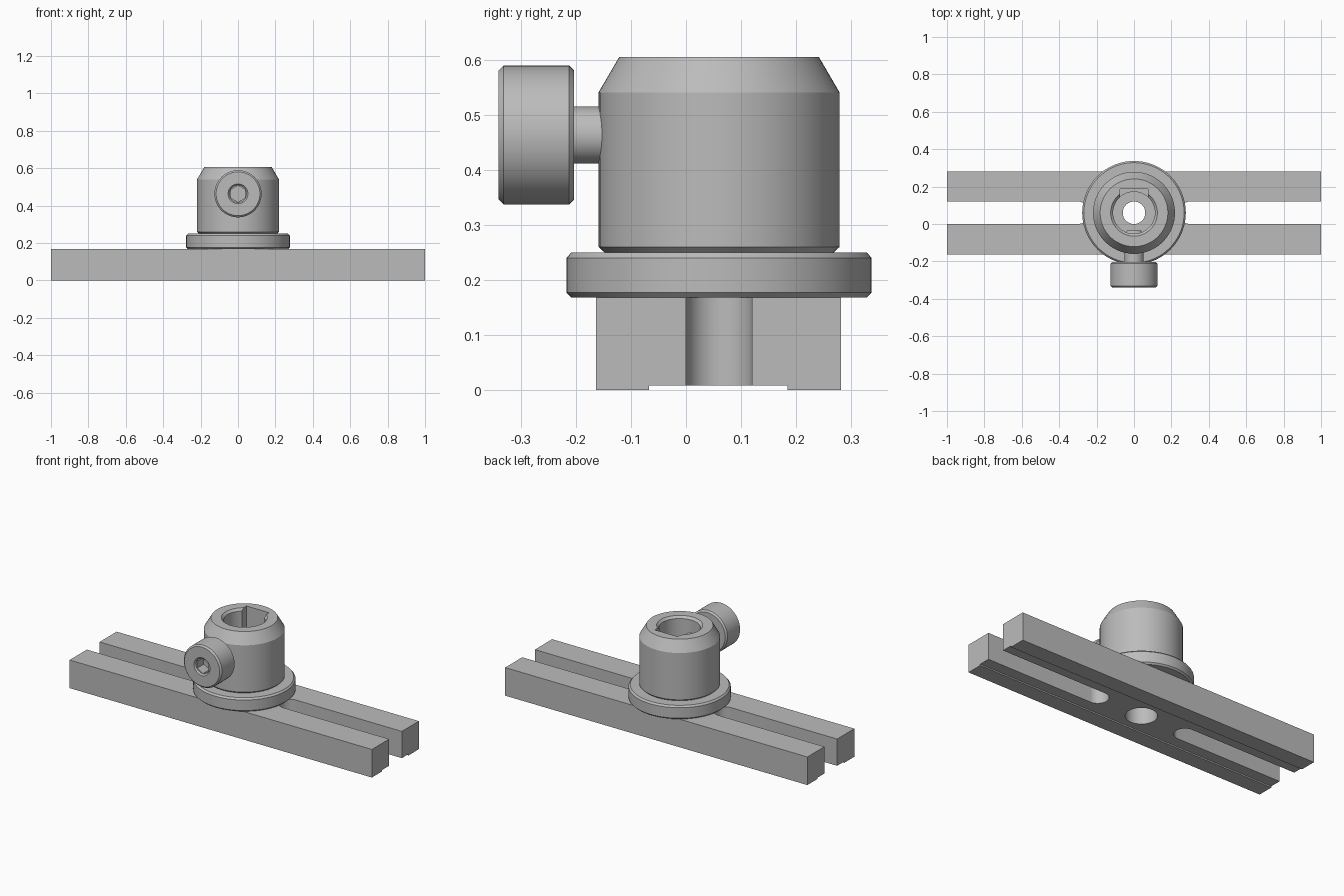
import bpy, bmesh, math
from mathutils import Matrix

cube = bpy.data.objects.get("Cube")
if cube:
    bpy.data.objects.remove(cube, do_unlink=True)

AXIS_Y = 0.06      # the post stands slightly behind the middle
KNOB_Z = 0.463

steel = bpy.data.materials.new("steel_grey")
steel.use_nodes = True
GREY = (0.5, 0.5, 0.5, 1)
steel.diffuse_color = GREY
steel.node_tree.nodes["Principled BSDF"].inputs["Base Color"].default_value = GREY


def finish(name, bm):
    bmesh.ops.recalc_face_normals(bm, faces=bm.faces)
    mesh = bpy.data.meshes.new(name)
    bm.to_mesh(mesh)
    bm.free()
    mesh.materials.append(steel)
    obj = bpy.data.objects.new(name, mesh)
    bpy.context.collection.objects.link(obj)
    return obj


def lathe(name, profile, place, sides=72):
    """Turn a closed (radius, height) profile; radius 0 ends lie on the axis."""
    bm = bmesh.new()
    verts = [bm.verts.new((r, 0, h)) for r, h in profile]
    edges = [bm.edges.new((verts[i - 1], verts[i])) for i in range(len(verts))
             if profile[i - 1][0] or profile[i][0]]
    bmesh.ops.spin(bm, geom=verts + edges, axis=(0, 0, 1), cent=(0, 0, 0),
                   angle=math.tau, steps=sides, use_duplicate=False)
    bmesh.ops.remove_doubles(bm, verts=bm.verts, dist=1e-5)
    bmesh.ops.transform(bm, matrix=place, verts=bm.verts)
    return finish(name, bm)


def box(name, low, high):
    bm = bmesh.new()
    bmesh.ops.create_cube(bm, size=1)
    for v in bm.verts:
        v.co = [(a + b) / 2 + c * (b - a) for a, b, c in zip(low, high, v.co)]
    return finish(name, bm)


def prism(name, radius, depth, place, sides):
    bm = bmesh.new()
    bmesh.ops.create_cone(bm, cap_ends=True, segments=sides, radius1=radius,
                          radius2=radius, depth=depth)
    bmesh.ops.transform(bm, matrix=place, verts=bm.verts)
    return finish(name, bm)


def cut(obj, *cutters):
    bpy.context.view_layer.objects.active = obj
    for cutter in cutters:
        mod = obj.modifiers.new("cut", 'BOOLEAN')
        mod.operation, mod.solver, mod.object = 'DIFFERENCE', 'EXACT', cutter
        bpy.ops.object.modifier_apply(modifier=mod.name)
        bpy.data.objects.remove(cutter, do_unlink=True)


def smooth(obj):
    bpy.ops.object.select_all(action='DESELECT')
    obj.select_set(True)
    bpy.context.view_layer.objects.active = obj
    bpy.ops.object.shade_smooth_by_angle(angle=math.radians(25))


upright = Matrix.Translation((0, AXIS_Y, 0))
# Local +z of the knob points to the front
forward = Matrix.Translation((0, 0, KNOB_Z)) @ Matrix.Rotation(math.pi / 2, 4, 'X')

# Slotted bar with a shallow groove underneath
bar = box("slotted_bar", (-1, -0.163, 0), (1, 0.281, 0.168))
cutters = [box("groove_cutter", (-1.1, -0.067, -0.1), (1.1, 0.184, 0.008)),
           prism("hole_cutter", 0.085, 0.6, upright, 64)]
for side in (-1, 1):
    ends = sorted((side * 0.3, side * 1.1))
    cutters.append(box("slot_cutter", (ends[0], 0, -0.1), (ends[1], 0.12, 0.3)))
    cutters.append(prism("slot_end_cutter", 0.06, 0.6,
                         Matrix.Translation((side * 0.3, AXIS_Y, 0)), 48))
cut(bar, *cutters)

# Round flange resting on the bar
flange = lathe("flange", [(0.06, 0.168), (0.268, 0.168), (0.277, 0.177),
                          (0.277, 0.24), (0.268, 0.25), (0.06, 0.25)], upright)

# Hollow clamp post with a tapered top and a stepped bore
post = lathe("clamp_post", [(0.06, 0.25), (0.208, 0.25), (0.219, 0.26), (0.219, 0.54),
                            (0.181, 0.605), (0.125, 0.605), (0.112, 0.592),
                            (0.112, 0.27), (0.06, 0.27)], upright)
cut(post, box("keyway_cutter", (-0.075, 0.1, 0.3), (0.075, 0.187, 0.7)))

# Clamping screw: shaft and round head with a hexagon socket
shaft = lathe("screw_shaft", [(0, 0.035), (0.035, 0.035), (0.052, 0.05),
                              (0.052, 0.21), (0, 0.21)], forward, 40)
knob = lathe("screw_head", [(0, 0.203), (0.117, 0.203), (0.126, 0.212), (0.126, 0.331),
                            (0.117, 0.34), (0.053, 0.34), (0.046, 0.332), (0, 0.332)],
             forward)
cut(knob, prism("hex_cutter", 0.044, 0.14, forward @ Matrix.Translation((0, 0, 0.34)), 6))

for part in (bar, flange, post, shaft, knob):
    smooth(part)
